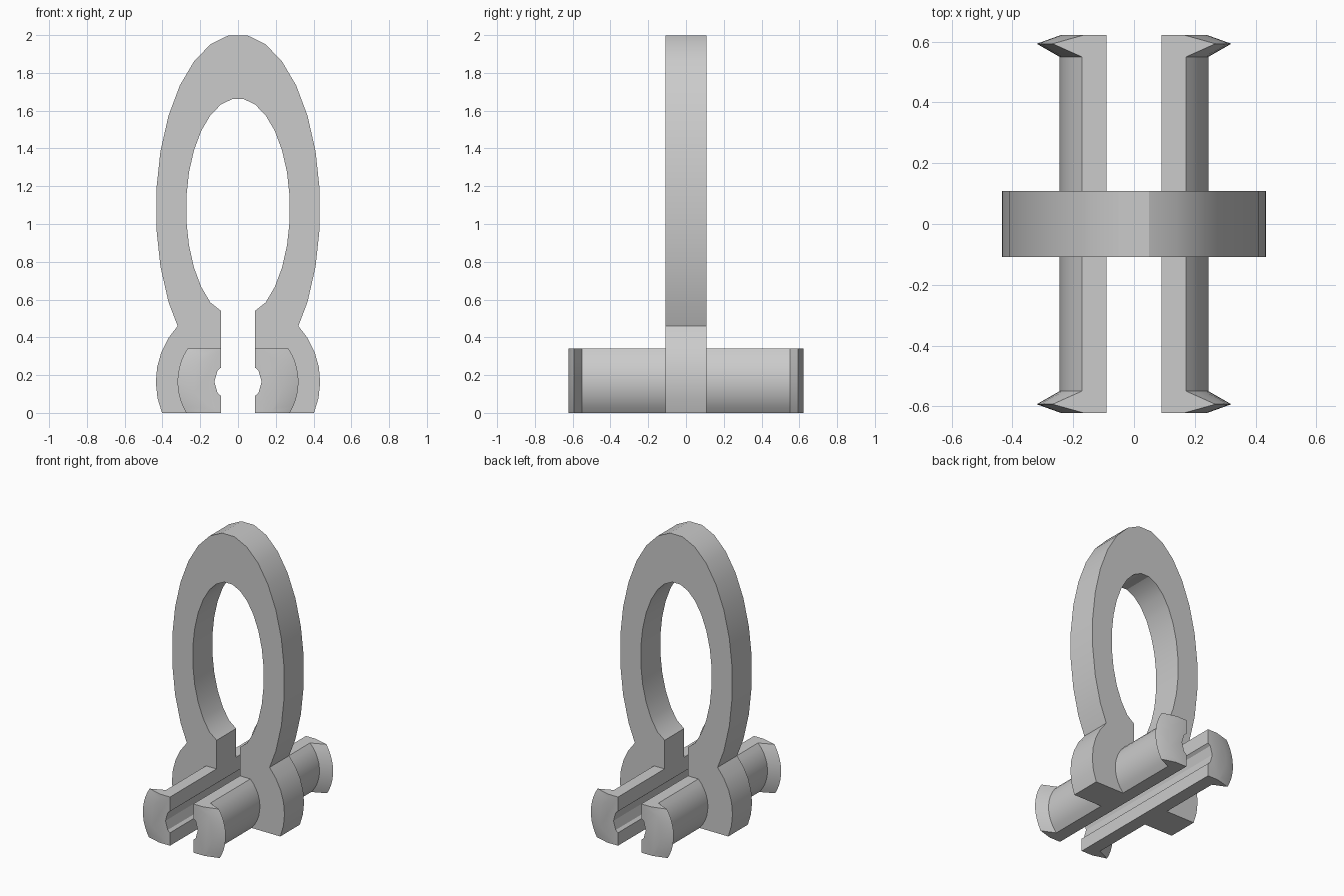
import bpy, bmesh, math

cube = bpy.data.objects.get("Cube")
if cube:
    bpy.data.objects.remove(cube, do_unlink=True)

grey = bpy.data.materials.new("plain grey")
grey.use_nodes = True
colour = (0.6, 0.6, 0.6, 1)
grey.diffuse_color = colour
grey.node_tree.nodes["Principled BSDF"].inputs["Base Color"].default_value = colour

HALF_PLATE = 0.108   # half thickness of the plate
GAP = 0.09           # half width of the slot
AXIS_Z = 0.165       # height of the pin axis
PIN_TOP = 0.34
STEP = 2 * math.pi / 28

# Slot wall with the shallow groove, from the bottom upwards
groove = [(GAP, 0.09), (0.108, 0.105), (0.125, AXIS_Z), (0.108, 0.225), (GAP, 0.24)]


def ellipse(a, b, k):
    t = (k + 0.5) * STEP
    return (a * math.sin(t), 1.08 + b * math.cos(t))


def arc(radius, z_top, z_bottom, steps):
    """Points on a circle around the pin axis, from one height down to another."""
    start = math.asin((z_top - AXIS_Z) / radius)
    end = math.asin((z_bottom - AXIS_Z) / radius)
    angles = [start + (end - start) * i / steps for i in range(steps + 1)]
    return [(radius * math.cos(t), AXIS_Z + radius * math.sin(t)) for t in angles]


def loft(name, sections):
    """Join matching (y, [(x, z), ...]) sections into a capped solid."""
    bm = bmesh.new()
    rings = [[bm.verts.new((x, y, z)) for x, z in pts] for y, pts in sections]
    bm.faces.new(rings[0])
    bm.faces.new(rings[-1])
    for a, b in zip(rings, rings[1:]):
        for i in range(len(a)):
            bm.faces.new((a[i - 1], a[i], b[i], b[i - 1]))
    bmesh.ops.recalc_face_normals(bm, faces=bm.faces)
    mesh = bpy.data.meshes.new(name)
    bm.to_mesh(mesh)
    bm.free()
    mesh.materials.append(grey)
    obj = bpy.data.objects.new(name, mesh)
    bpy.context.collection.objects.link(obj)
    bpy.ops.object.select_all(action="DESELECT")
    obj.select_set(True)
    bpy.context.view_layer.objects.active = obj
    bpy.ops.object.shade_smooth_by_angle(angle=math.radians(25))
    return obj


# Oval ring with the rounded, slotted foot
half = [ellipse(0.435, 0.925, k) for k in range(10)]
half += arc(0.435, 0.46, 0, 6)
half += [(GAP, 0)] + groove + [(GAP, 0.54)]
half += [ellipse(0.275, 0.585, k) for k in range(11, -1, -1)]
outline = half + [(-x, z) for x, z in reversed(half)]
loft("ring_plate", [(-HALF_PLATE, outline), (HALF_PLATE, outline)])

# Split pin with barbed heads, mirrored to all four quarters
stations = [(HALF_PLATE, 0.245), (0.55, 0.245), (0.593, 0.32), (0.622, 0.24)]
sections = [(y, arc(r, PIN_TOP, 0, 10) + [(GAP, 0)] + groove + [(GAP, PIN_TOP)])
            for y, r in stations]
pin = loft("split_pin", sections)
mirror = pin.modifiers.new("Mirror", "MIRROR")
mirror.use_axis = (True, True, False)
mirror.use_mirror_merge = False
